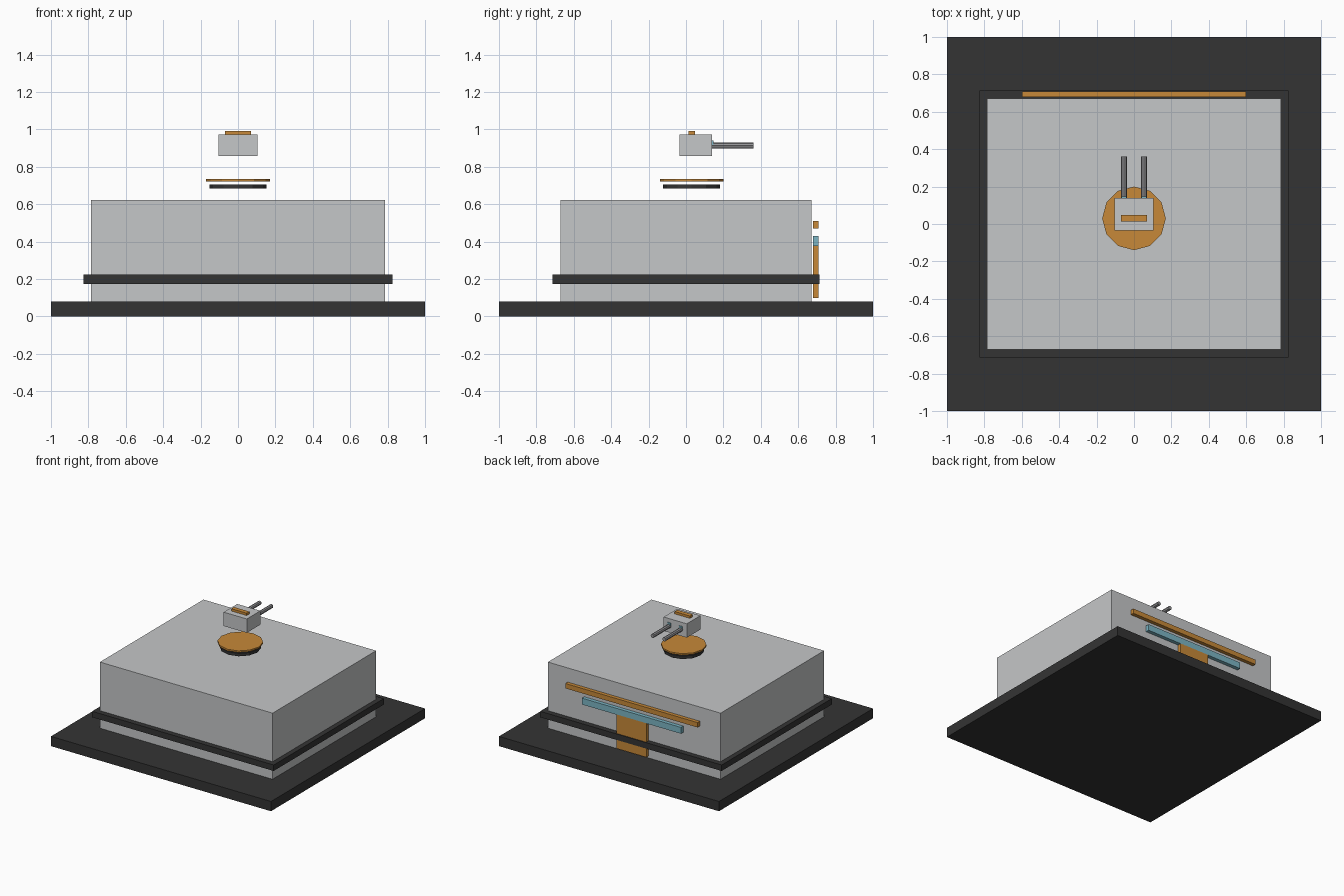
import bpy
import math

if "Cube" in bpy.data.objects:
    bpy.data.objects.remove(bpy.data.objects["Cube"], do_unlink=True)


def material(name, r, g, b):
    mat = bpy.data.materials.new(name)
    mat.use_nodes = True
    mat.diffuse_color = (r, g, b, 1)
    mat.node_tree.nodes["Principled BSDF"].inputs["Base Color"].default_value = (r, g, b, 1)
    return mat


light_grey = material("light_grey", 0.56, 0.57, 0.58)
dark_grey = material("dark_grey", 0.034, 0.034, 0.034)
mid_grey = material("mid_grey", 0.30, 0.30, 0.31)
orange = material("orange", 0.57, 0.25, 0.04)
teal = material("teal", 0.20, 0.46, 0.55)


def finish(name, mat):
    obj = bpy.context.object
    obj.name = obj.data.name = name
    obj.data.materials.append(mat)
    return obj


def box(name, mat, x, y, z):
    """Box from (low, high) ranges on each axis."""
    spans = (x, y, z)
    bpy.ops.mesh.primitive_cube_add(size=1, location=[(a + b) / 2 for a, b in spans])
    obj = finish(name, mat)
    obj.scale = [b - a for a, b in spans]
    bpy.ops.object.transform_apply(location=False, rotation=False, scale=True)
    return obj


def cylinder(name, mat, sides, radius, depth, location, tilt=0):
    bpy.ops.mesh.primitive_cylinder_add(vertices=sides, radius=radius, depth=depth,
                                        location=location, rotation=(tilt, 0, 0))
    return finish(name, mat)


# Ground slab, main block and the band around it
box("base_slab", dark_grey, (-1, 1), (-1, 1), (0, 0.08))
box("main_block", light_grey, (-0.785, 0.785), (-0.672, 0.672), (0.08, 0.623))
box("band", dark_grey, (-0.825, 0.825), (-0.715, 0.715), (0.175, 0.224))

# Door, window strip and sign strip on the back
BACK = (0.678, 0.708)
box("door", orange, (-0.135, 0.135), BACK, (0.10, 0.38))
box("window_strip", teal, (-0.45, 0.45), BACK, (0.378, 0.43))
box("sign_strip", orange, (-0.6, 0.6), BACK, (0.47, 0.51))

# Floating turntable discs
cylinder("lower_disc", dark_grey, 12, 0.153, 0.024, (0, 0.03, 0.695))
cylinder("upper_disc", orange, 12, 0.17, 0.013, (0, 0.03, 0.729))

# Floating head with top strip, twin barrels and small lenses
box("head", light_grey, (-0.105, 0.105), (-0.036, 0.14), (0.858, 0.972))
box("head_strip", orange, (-0.07, 0.07), (0.013, 0.048), (0.972, 0.991))
for side, x in (("left", 0.053), ("right", -0.053)):
    cylinder(side + "_barrel", mid_grey, 8, 0.016, 0.23, (x, 0.245, 0.913), math.pi / 2)
    box(side + "_lens", teal, (x - 0.014, x + 0.014), (0.138, 0.146), (0.915, 0.94))
